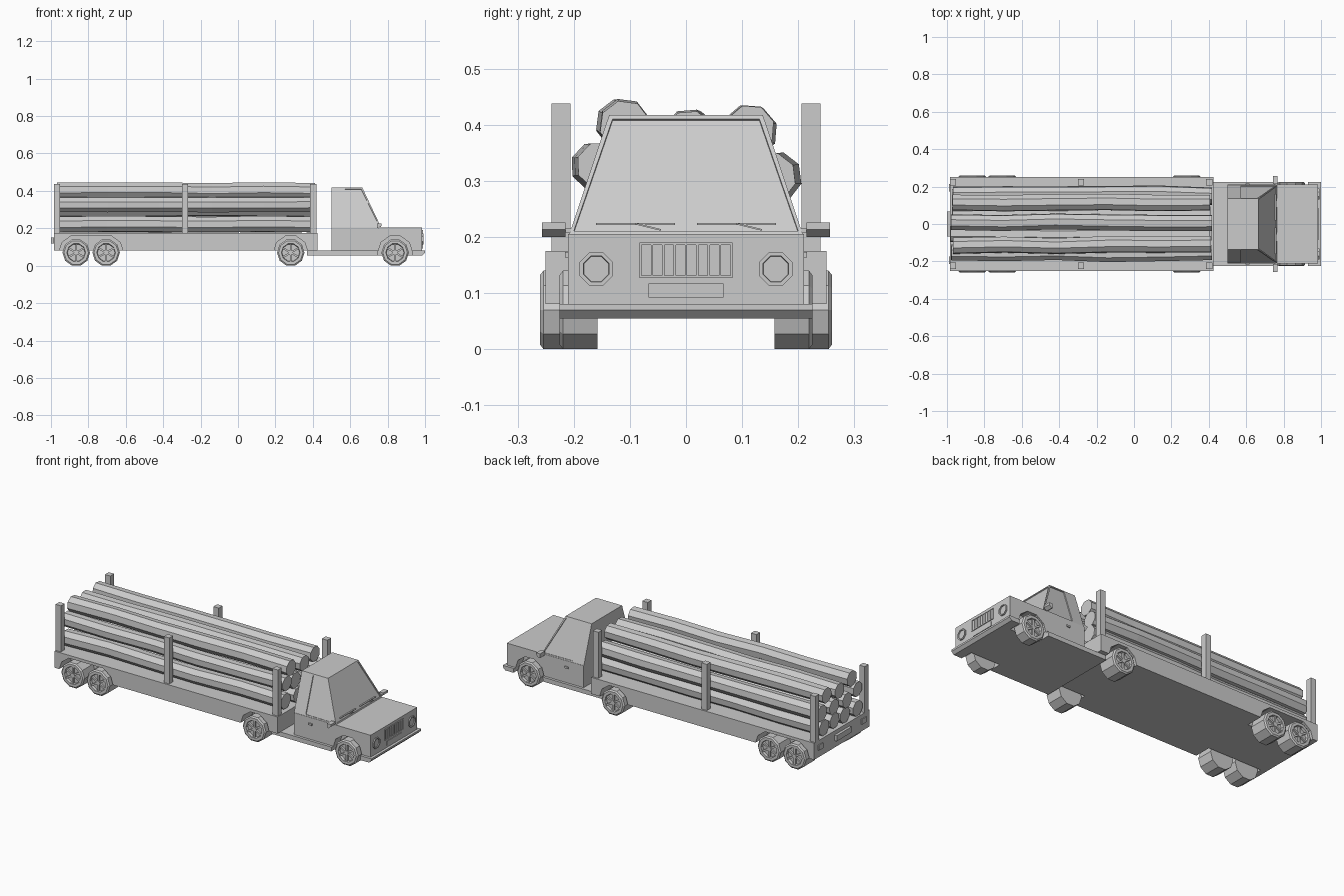
import bpy, bmesh, math, random
from mathutils import Vector

if "Cube" in bpy.data.objects:
    bpy.data.objects.remove(bpy.data.objects["Cube"])

random.seed(4)
grey = bpy.data.materials.new("plain grey")
grey.diffuse_color = (0.6, 0.6, 0.6, 1)
grey.use_nodes = True
grey.node_tree.nodes["Principled BSDF"].inputs["Base Color"].default_value = grey.diffuse_color


def finish(name, bm):
    bmesh.ops.recalc_face_normals(bm, faces=bm.faces[:])
    me = bpy.data.meshes.new(name)
    bm.to_mesh(me)
    bm.free()
    me.materials.append(grey)
    ob = bpy.data.objects.new(name, me)
    bpy.context.collection.objects.link(ob)
    return ob


def add_loft(bm, rings):
    """Skin a list of equal closed rings and cap both ends."""
    vs = [[bm.verts.new(p) for p in r] for r in rings]
    n = len(vs[0])
    for a, b in zip(vs, vs[1:]):
        for i in range(n):
            j = (i + 1) % n
            bm.faces.new((a[i], a[j], b[j], b[i]))
    return bm.faces.new(vs[0]), bm.faces.new(vs[-1])


def prism(name, pts, spans):
    """Extrude an x-z profile across one or more y spans."""
    bm = bmesh.new()
    for y0, y1 in spans:
        add_loft(bm, [[(x, y, z) for x, z in pts] for y in (y0, y1)])
    return finish(name, bm)


def box(name, x0, x1, y0, y1, z0, z1):
    return prism(name, [(x0, z0), (x1, z0), (x1, z1), (x0, z1)], [(y0, y1)])


def pair(name, x0, x1, y0, y1, z0, z1):
    for side, label in ((-1, "right"), (1, "left")):
        a, b = sorted((side * y0, side * y1))
        box(f"{label}_{name}", x0, x1, a, b, z0, z1)


def polar(n, r, start=0.0):
    return [(r * math.cos(start + math.tau * i / n), r * math.sin(start + math.tau * i / n))
            for i in range(n)]


# Main bodies
bed = box("trailer_bed", -0.985, 0.425, -0.25, 0.25, 0.08, 0.175)
chassis = prism("chassis_plate", [(0.37, 0.055), (0.985, 0.055), (1.0, 0.07), (1.0, 0.08),
                                  (0.37, 0.08)], [(-0.225, 0.225)])
body = box("cab_lower_body", 0.5, 0.985, -0.21, 0.21, 0.08, 0.205)

# Wheel arch cut-outs
WHEEL_Z = 0.07


def arch(name, xa, xb, targets):
    r = 0.093
    up = [(r * math.cos(math.radians(a)), r * math.sin(math.radians(a))) for a in range(0, 181, 36)]
    pts = [((xb if i < 3 else xa) + x, WHEEL_Z + z) for i, (x, z) in enumerate(up)]
    pts += [(xa - r, -0.02), (xb + r, -0.02)]
    cutter = prism(name, pts, [(-0.3, -0.152), (0.152, 0.3)])
    cutter.hide_render = True
    cutter.hide_set(True)
    for t in targets:
        mod = t.modifiers.new(name, "BOOLEAN")
        mod.operation = "DIFFERENCE"
        mod.object = cutter


arch("rear_arch_cutter", -0.865, -0.705, [bed])
arch("middle_arch_cutter", 0.282, 0.282, [bed])
arch("front_arch_cutter", 0.84, 0.84, [chassis, body])

# Cabin with recessed windscreen and door windows
bm = bmesh.new()
low, high = (0.5, 0.565, 0.765), (0.5, 0.565, 0.665)
grid = {}
for i in range(3):
    for s in (-1, 1):
        grid[i, s, 0] = bm.verts.new((low[i], s * 0.208, 0.205))
        grid[i, s, 1] = bm.verts.new((high[i], s * 0.137, 0.417))
windows = []
for i in range(2):
    for s in (-1, 1):
        f = bm.faces.new([grid[i, s, 0], grid[i + 1, s, 0], grid[i + 1, s, 1], grid[i, s, 1]])
        if i == 1:
            windows.append(f)
    for k in (0, 1):
        bm.faces.new([grid[i, -1, k], grid[i + 1, -1, k], grid[i + 1, 1, k], grid[i, 1, k]])
for i in (0, 2):
    f = bm.faces.new([grid[i, -1, 0], grid[i, 1, 0], grid[i, 1, 1], grid[i, -1, 1]])
    if i == 2:
        windows.append(f)
bmesh.ops.recalc_face_normals(bm, faces=bm.faces[:])
bmesh.ops.inset_individual(bm, faces=windows, thickness=0.01, depth=0)
bmesh.ops.inset_individual(bm, faces=windows, thickness=0.0005, depth=-0.005)
finish("cabin", bm)

# Wheels: ten-sided tyre, recessed rim, spokes and hub
def wheel(name, x, side, inner, outer):
    bm = bmesh.new()

    def ring(r, y, n=10):
        return [(x + px, side * y, WHEEL_Z + pz) for px, pz in polar(n, r)]

    R = 0.0735
    add_loft(bm, [ring(R, inner), ring(R, outer - 0.006), ring(R - 0.008, outer),
                  ring(0.05, outer), ring(0.047, outer - 0.014)])
    add_loft(bm, [ring(0.013, outer - 0.015), ring(0.013, outer - 0.002)])
    for k in range(6):
        a = math.tau * k / 6 + math.pi / 6
        d = Vector((math.cos(a), 0, math.sin(a)))
        t = Vector((-d.z, 0, d.x)) * 0.005
        c = Vector((x, 0, WHEEL_Z))
        flat = [c + d * 0.008 - t, c + d * 0.047 - t, c + d * 0.047 + t, c + d * 0.008 + t]
        add_loft(bm, [[p + Vector((0, side * y, 0)) for p in flat]
                      for y in (outer - 0.015, outer - 0.004)])
    finish(name, bm)


for label, x, outer in (("rear", -0.865, 0.26), ("second", -0.705, 0.26),
                        ("middle", 0.282, 0.26), ("front", 0.84, 0.225)):
    for side in (-1, 1):
        wheel(f"{label}_wheel", x, side, 0.158, outer)

# Stakes along the bed
for x in (-0.985, -0.3, 0.386):
    pair("stake", x, x + 0.034, 0.206, 0.24, 0.17, 0.438)

# Log pile: slightly bent eight-sided logs
logs = [(y, 0.222, 0.045) for y in (-0.148, -0.05, 0.05, 0.148)]
logs += [(-0.158, 0.328, 0.043), (-0.055, 0.306, 0.045), (0.05, 0.302, 0.045), (0.157, 0.304, 0.045)]
logs += [(-0.113, 0.4, 0.045), (0.01, 0.381, 0.045), (0.115, 0.39, 0.045)]
for y, z, r in logs:
    bm = bmesh.new()
    x0, x1 = -0.975 + random.uniform(-0.008, 0.008), 0.41 + random.uniform(-0.008, 0.008)
    start = math.pi / 8 + random.uniform(-0.15, 0.15)
    rings = []
    for i in range(6):
        dy, dz = random.uniform(-0.005, 0.005), random.uniform(-0.003, 0.003)
        s = random.uniform(0.97, 1.03)
        rings.append([(x0 + (x1 - x0) * i / 5, y + dy + py * s, z + dz + pz * s)
                      for py, pz in polar(8, r, start)])
    add_loft(bm, rings)
    finish("log", bm)

# Front details: grille frame and slats, number plate, headlights
GX = 0.98
for z in (0.127, 0.186):
    box("grille_rail", GX, 0.989, -0.083, 0.083, z, z + 0.004)
for i in range(9):
    y = -0.083 + i * 0.162 / 8
    box("grille_slat", GX, 0.989, y, y + 0.004, 0.127, 0.19)
box("front_plate", GX, 0.989, -0.067, 0.067, 0.092, 0.117)
for side in (-1, 1):
    bm = bmesh.new()
    add_loft(bm, [[(x, side * 0.16 + py, 0.143 + pz) for py, pz in polar(8, r, math.pi / 8)]
                  for x, r in ((GX, 0.032), (0.991, 0.032), (0.991, 0.025), (0.986, 0.024))])
    finish("headlight", bm)

# Mirrors and door handles
pair("mirror_arm", 0.75, 0.76, 0.2, 0.23, 0.208, 0.215)
for a, b in ((-0.257, -0.215), (0.215, 0.257)):
    prism("mirror", [(0.742, 0.226), (0.742, 0.203), (0.75, 0.2), (0.767, 0.213), (0.767, 0.226)],
          [(a, b)])
pair("door_handle", 0.595, 0.617, 0.205, 0.216, 0.163, 0.173)

# Windscreen wipers lying along the glass
for y0, y1 in ((-0.16, -0.02), (0.02, 0.16)):
    box("wiper_blade", 0.753, 0.761, y0, y1, 0.221, 0.225)
    bm = bmesh.new()
    mid = (y0 + y1) / 2
    add_loft(bm, [[(x, y, z + dz) for x, dz in ((0.756, 0), (0.764, 0), (0.764, 0.003), (0.756, 0.003))]
                  for y, z in ((mid, 0.222), (mid + 0.045, 0.211))])
    finish("wiper_arm", bm)

# Rear details: number plate holder and tail lights
box("rear_plate", -1.0, -0.98, -0.067, 0.067, 0.12, 0.152)
pair("tail_light", -0.99, -0.98, 0.175, 0.215, 0.12, 0.15)
